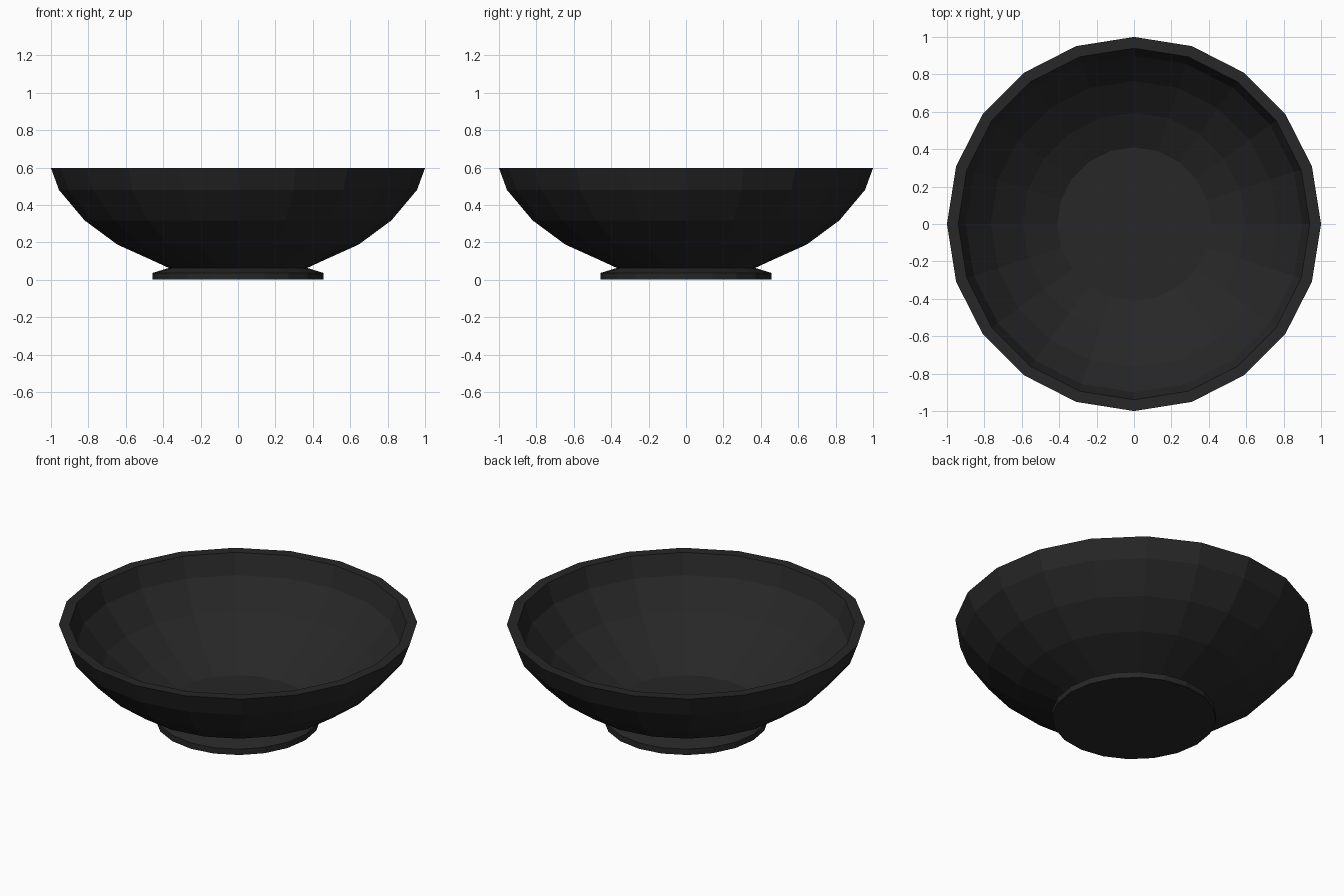
import bpy, bmesh, math

if "Cube" in bpy.data.objects:
    bpy.data.objects.remove(bpy.data.objects["Cube"])

SIDES = 20

mat = bpy.data.materials.new("black_glaze")
mat.diffuse_color = (0.02, 0.02, 0.02, 1)
mat.use_nodes = True
mat.node_tree.nodes["Principled BSDF"].inputs["Base Color"].default_value = mat.diffuse_color


def lathe(name, profile):
    """Revolve a (radius, z) profile into a flat-faced, closed solid."""
    bm = bmesh.new()
    rings = [[bm.verts.new((r * math.cos(2 * math.pi * i / SIDES),
                            r * math.sin(2 * math.pi * i / SIDES), z))
              for i in range(SIDES)] for r, z in profile]
    for a, b in zip(rings, rings[1:]):
        for i in range(SIDES):
            j = (i + 1) % SIDES
            bm.faces.new((a[i], a[j], b[j], b[i]))
    bm.faces.new(rings[0][::-1])
    bm.faces.new(rings[-1])
    bmesh.ops.recalc_face_normals(bm, faces=bm.faces)
    mesh = bpy.data.meshes.new(name)
    bm.to_mesh(mesh)
    bm.free()
    mesh.materials.append(mat)
    obj = bpy.data.objects.new(name, mesh)
    bpy.context.collection.objects.link(obj)
    return obj


# Foot ring, outer wall, flat rim, then inner wall down to the bowl floor
foot = [(0.458, 0.0), (0.458, 0.036), (0.37, 0.063)]
outer_wall = [(0.45, 0.1), (0.645, 0.188), (0.82, 0.317), (0.957, 0.48), (1.0, 0.597)]
inner_wall = [(0.94, 0.597), (0.9, 0.475), (0.765, 0.315), (0.595, 0.183), (0.41, 0.087)]
lathe("bowl", foot + outer_wall + inner_wall)
